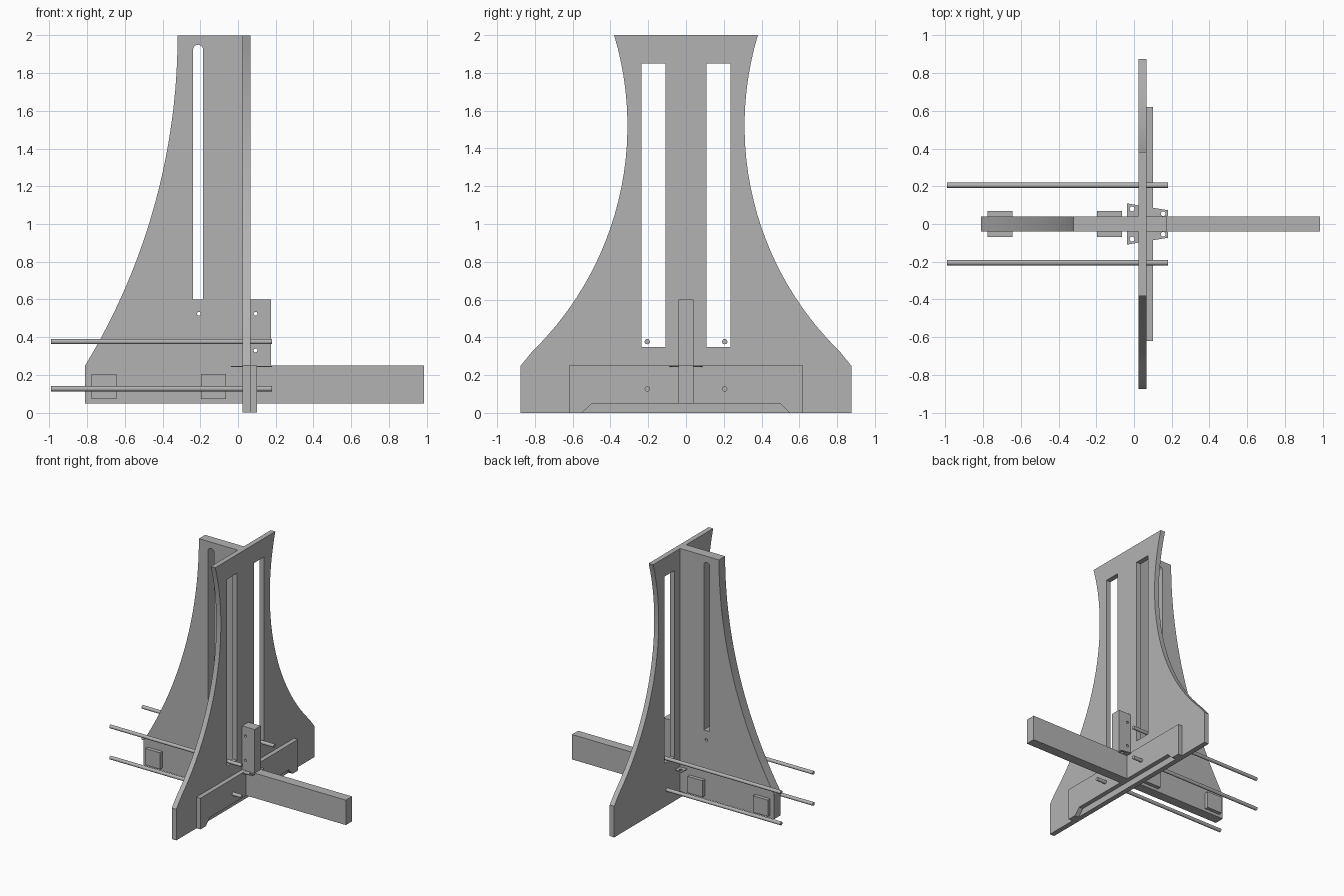
import bpy, bmesh, math
from mathutils import Matrix, Vector

if "Cube" in bpy.data.objects:
    bpy.data.objects.remove(bpy.data.objects["Cube"])

grey = bpy.data.materials.new("plain_grey")
grey.diffuse_color = (0.45, 0.45, 0.45, 1)
grey.use_nodes = True
grey.node_tree.nodes["Principled BSDF"].inputs["Base Color"].default_value = grey.diffuse_color

# Drawing planes: XZ (thickness along y), YZ (thickness along x), XY (thickness along z)
PLANES = {
    "XZ": Matrix(((1, 0, 0), (0, 0, -1), (0, 1, 0))),
    "YZ": Matrix(((0, 0, 1), (1, 0, 0), (0, 1, 0))),
    "XY": Matrix.Identity(3),
}


def finish(name, bm):
    mesh = bpy.data.meshes.new(name)
    bmesh.ops.recalc_face_normals(bm, faces=bm.faces)
    for f in bm.faces:
        f.smooth = True
    bm.to_mesh(mesh)
    bm.free()
    mesh.set_sharp_from_angle(angle=math.radians(30))
    mesh.materials.append(grey)
    ob = bpy.data.objects.new(name, mesh)
    bpy.context.collection.objects.link(ob)
    return ob


def panel(name, plane, lo, hi, loops):
    """Fill an outline (first loop) with holes (other loops), lo..hi thick."""
    cu = bpy.data.curves.new(name + "_outline", 'CURVE')
    cu.dimensions = '2D'
    cu.fill_mode = 'BOTH'
    cu.extrude = (hi - lo) / 2
    for pts in loops:
        sp = cu.splines.new('POLY')
        sp.points.add(len(pts) - 1)
        for p, (a, b) in zip(sp.points, pts):
            p.co = (a, b, 0, 1)
        sp.use_cyclic_u = True
    tmp = bpy.data.objects.new(name + "_tmp", cu)
    bpy.context.collection.objects.link(tmp)
    dg = bpy.context.evaluated_depsgraph_get()
    me = bpy.data.meshes.new_from_object(tmp.evaluated_get(dg))
    bm = bmesh.new()
    bm.from_mesh(me)
    bpy.data.objects.remove(tmp)
    bpy.data.curves.remove(cu)
    bpy.data.meshes.remove(me)
    bmesh.ops.remove_doubles(bm, verts=bm.verts, dist=1e-5)
    rot = PLANES[plane]
    mid = (lo + hi) / 2 * (-1 if plane == "XZ" else 1)
    for v in bm.verts:
        v.co = rot @ (v.co + Vector((0, 0, mid)))
    return finish(name, bm)


def rect(a0, a1, b0, b1):
    return [(a0, b0), (a1, b0), (a1, b1), (a0, b1)]


def circle(a, b, r=0.01, n=16):
    return [(a + r * math.cos(2 * math.pi * i / n),
             b + r * math.sin(2 * math.pi * i / n)) for i in range(n)]


def side_arc(x_apex, z_apex, radius, z0, z1, n=24):
    """Arc bulging towards x_apex, sampled from z0 to z1."""
    out = []
    for i in range(n + 1):
        z = z0 + (z1 - z0) * i / n
        out.append((x_apex + radius - math.sqrt(radius ** 2 - (z - z_apex) ** 2), z))
    return out


def box(name, x0, x1, y0, y1, z0, z1):
    return panel(name, "XY", z0, z1, [rect(x0, x1, y0, y1)])


# Cross panel: waisted outline with two tall windows
half = [(0.875, 0)] + side_arc(0.31, 1.52, 1.67, 0.25, 2.0)
half[1] = (0.875, 0.25)
outline = half + [(-y, z) for y, z in reversed(half)]
panel("cross_panel", "YZ", 0.025, 0.065,
      [outline, rect(-0.235, -0.108, 0.35, 1.85), rect(0.108, 0.235, 0.35, 1.85)])

# Rear fin: curved back edge, round-topped slot and a pin hole
edge = [(-x, z) for x, z in side_arc(0.32, 2.0, 3.37, 0.25, 2.0)]
r = 0.0265
slot = [(-0.238, 0.6), (-0.185, 0.6)] + [
    (-0.2115 + r * math.cos(math.pi * i / 10), 1.95 - r + r * math.sin(math.pi * i / 10))
    for i in range(11)]
panel("rear_fin", "XZ", -0.039, 0.039,
      [[(0.03, 0.05), (0.03, 2.0)] + edge[::-1] + [(-0.81, 0.05)],
       slot, circle(-0.207, 0.525)])

# Front beam with its upright post
panel("front_beam", "XZ", -0.039, 0.039,
      [[(0.06, 0.05), (0.985, 0.05), (0.985, 0.25), (0.175, 0.25), (0.175, 0.6), (0.06, 0.6)],
       circle(0.093, 0.525), circle(0.093, 0.33)])

# Foot brace with a shallow cut-out underneath
panel("foot_brace", "YZ", 0.065, 0.1,
      [[(-0.62, 0), (-0.55, 0), (-0.5, 0.05), (0.5, 0.05), (0.55, 0), (0.62, 0),
        (0.62, 0.25), (-0.62, 0.25)]])

# Pads, thin joint plates and rods on both sides
for s, side in ((-1, "near"), (1, "far")):
    for x0, tag in ((-0.775, "outer"), (-0.195, "inner")):
        y0, y1 = sorted((s * 0.039, s * 0.068))
        box(f"{side}_{tag}_pad", x0, x0 + 0.132, y0, y1, 0.073, 0.205)
    panel(f"{side}_rear_joint_plate", "XY", 0.242, 0.248,
          [[(-0.037, s * 0.035), (0.03, s * 0.035), (0.03, s * 0.097), (-0.037, s * 0.11)],
           circle(-0.01, s * 0.08, 0.013)])
    panel(f"{side}_front_joint_plate", "XY", 0.242, 0.248,
          [[(0.09, s * 0.035), (0.18, s * 0.035), (0.18, s * 0.073), (0.09, s * 0.088)],
           circle(0.155, s * 0.054, 0.013)])
    for z, tag in ((0.127, "lower"), (0.377, "upper")):
        panel(f"{side}_{tag}_rod", "YZ", -0.99, 0.18, [circle(s * 0.205, z, 0.014)])
